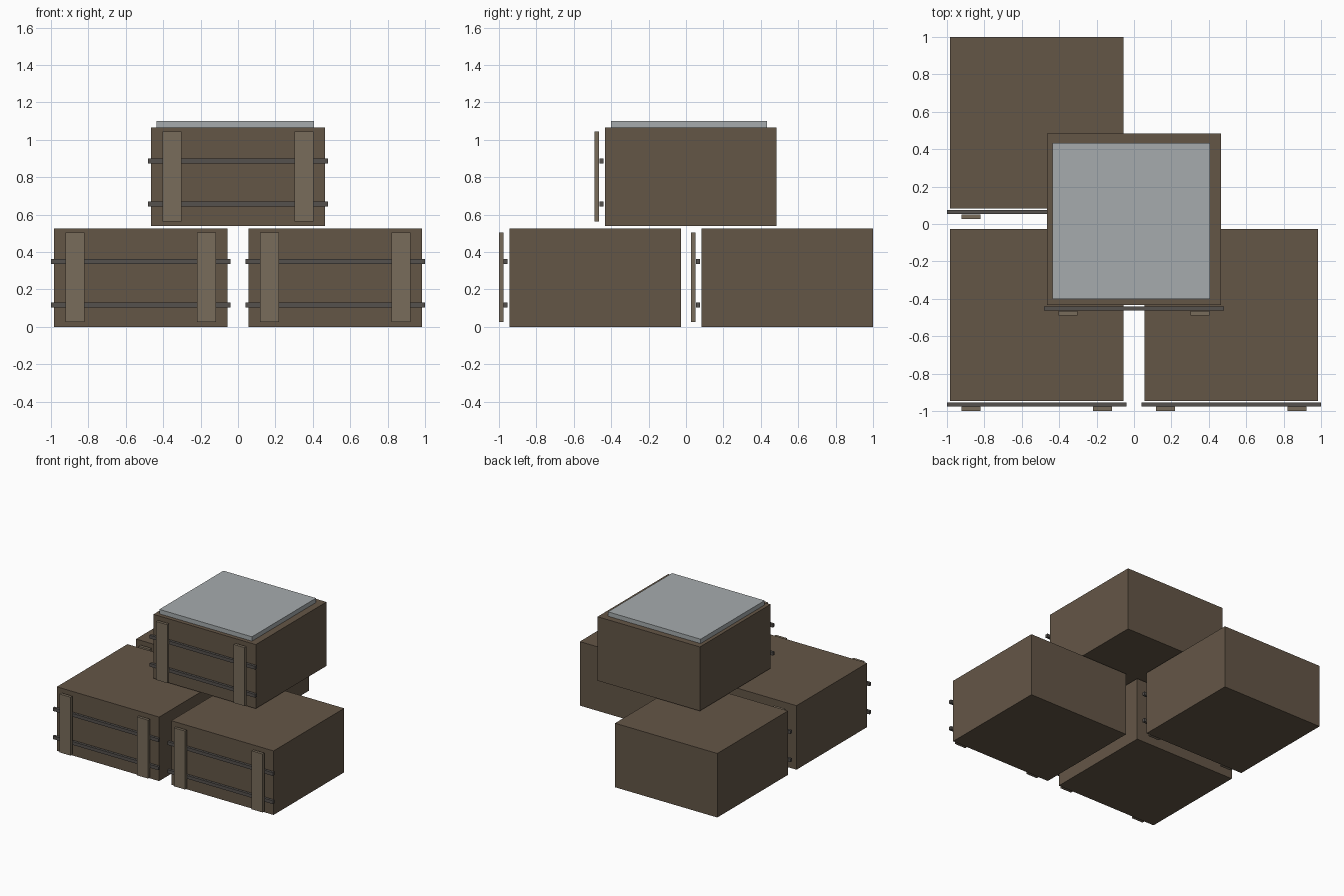
import bpy

if "Cube" in bpy.data.objects:
    bpy.data.objects.remove(bpy.data.objects["Cube"])


def material(name, rgb):
    m = bpy.data.materials.new(name)
    m.diffuse_color = (*rgb, 1)
    m.use_nodes = True
    m.node_tree.nodes["Principled BSDF"].inputs["Base Color"].default_value = m.diffuse_color
    return m


WOOD = material("dark_wood", (0.127, 0.093, 0.062))
BATTEN = material("light_wood", (0.19, 0.15, 0.105))
STRAP = material("strap_metal", (0.09, 0.082, 0.075))
COVER = material("pale_cover", (0.38, 0.41, 0.42))


def box(name, x, y, z, mat):
    """Axis-aligned box from (min, max) ranges."""
    bpy.ops.mesh.primitive_cube_add(
        size=1, location=[(r[0] + r[1]) / 2 for r in (x, y, z)])
    ob = bpy.context.object
    ob.name = name
    ob.scale = [r[1] - r[0] for r in (x, y, z)]
    bpy.ops.object.transform_apply(location=False, rotation=False, scale=True)
    ob.data.materials.append(mat)
    return ob


def crate(name, cx, front, base):
    # body, standing slightly behind its front fittings
    box(name + "_body", (cx - 0.465, cx + 0.465), (front, front + 0.917),
        (base, base + 0.526), WOOD)
    # two horizontal straps, overhanging the sides
    for label, z in (("lower", 0.118), ("upper", 0.349)):
        box(f"{name}_{label}_strap", (cx - 0.48, cx + 0.48),
            (front - 0.03, front - 0.009),
            (base + z - 0.0135, base + z + 0.0135), STRAP)
    # two upright battens over the straps
    for label, side in (("left", -1), ("right", 1)):
        bx = cx + side * 0.352
        box(f"{name}_{label}_batten", (bx - 0.051, bx + 0.051),
            (front - 0.055, front - 0.031), (base + 0.025, base + 0.505), BATTEN)


# three crates on the floor, one stacked on top
crate("front_left_crate", -0.52, -0.945, 0)
crate("front_right_crate", 0.52, -0.945, 0)
crate("back_left_crate", -0.52, 0.083, 0)
crate("top_crate", 0, -0.433, 0.539)

# flat cover on the top crate
box("cover_sheet", (-0.435, 0.407), (-0.4, 0.432), (1.065, 1.101), COVER)
